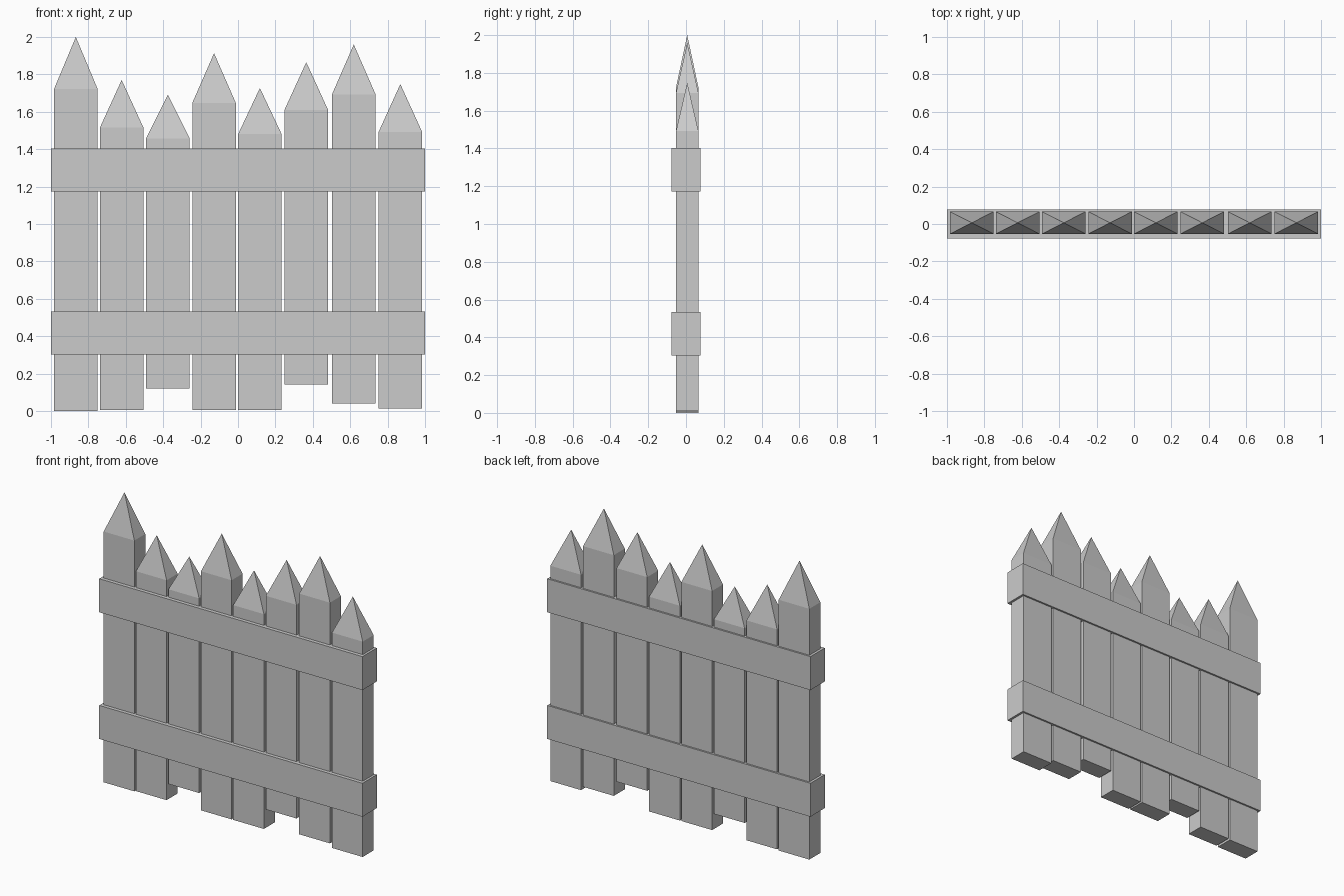
import bpy, bmesh

if "Cube" in bpy.data.objects:
    bpy.data.objects.remove(bpy.data.objects["Cube"])

Y_FRONT, Y_BACK = -0.053, 0.066   # picket thickness
PICKET_WIDTH = 0.233


def finish(bm, name):
    bmesh.ops.recalc_face_normals(bm, faces=bm.faces)
    mesh = bpy.data.meshes.new(name)
    bm.to_mesh(mesh)
    bm.free()
    bpy.context.collection.objects.link(bpy.data.objects.new(name, mesh))


def box(bm, lo, hi):
    verts = bmesh.ops.create_cube(bm, size=1)["verts"]
    for v in verts:
        v.co = [(a + b) / 2 + c * (b - a) for a, b, c in zip(lo, hi, v.co)]


def picket(name, x, bottom, shoulder, tip):
    bm = bmesh.new()
    h = PICKET_WIDTH / 2
    box(bm, (x - h, Y_FRONT, bottom), (x + h, Y_BACK, shoulder))
    # pull the top face up into a four-sided point
    top = max(bm.faces, key=lambda f: f.calc_center_median().z)
    point = bmesh.ops.poke(bm, faces=[top])["verts"][0]
    point.co.z = tip
    finish(bm, name)


def rail(name, z0, z1):
    bm = bmesh.new()
    box(bm, (-1, -0.078, z0), (1, 0.078, z1))
    finish(bm, name)


# Uneven pickets: centre x, bottom, shoulder height, tip height
pickets = [
    (-0.867, 0.00, 1.722, 2.00),
    (-0.622, 0.005, 1.515, 1.77),
    (-0.375, 0.12, 1.457, 1.69),
    (-0.128, 0.005, 1.647, 1.913),
    (0.117, 0.005, 1.48, 1.727),
    (0.365, 0.143, 1.61, 1.865),
    (0.619, 0.04, 1.693, 1.96),
    (0.868, 0.013, 1.492, 1.748),
]
for i, p in enumerate(pickets, 1):
    picket(f"picket_{i}", *p)

# Cross rails wrapping the pickets
rail("lower_rail", 0.303, 0.533)
rail("upper_rail", 1.173, 1.403)
